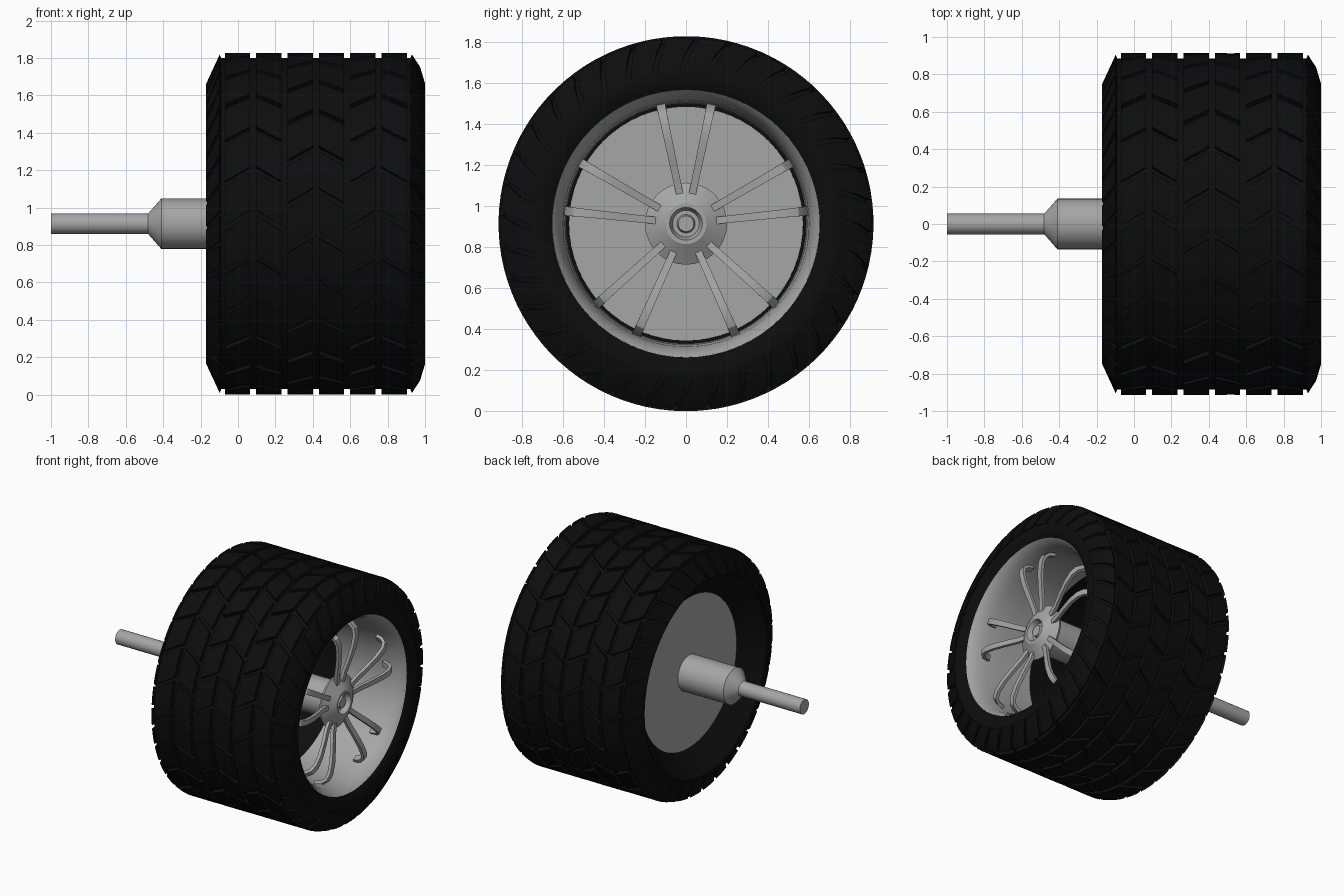
import bpy, bmesh, math
from math import sin, cos, pi, radians
from mathutils import Vector

if "Cube" in bpy.data.objects:
    bpy.data.objects.remove(bpy.data.objects["Cube"])

CZ = 0.914  # axle height


def material(name, v):
    m = bpy.data.materials.new(name)
    m.diffuse_color = (v, v, v, 1)
    m.use_nodes = True
    m.node_tree.nodes["Principled BSDF"].inputs["Base Color"].default_value = m.diffuse_color
    return m


RUBBER = material("black rubber", 0.004)
METAL = material("grey metal", 0.38)


def polar(x, r, a):
    return Vector((x, r * cos(a), CZ + r * sin(a)))


def finish(bm, name, mat, angle=30):
    bmesh.ops.remove_doubles(bm, verts=bm.verts, dist=1e-5)
    bmesh.ops.recalc_face_normals(bm, faces=bm.faces)
    me = bpy.data.meshes.new(name)
    bm.to_mesh(me)
    bm.free()
    me.materials.append(mat)
    ob = bpy.data.objects.new(name, me)
    bpy.context.collection.objects.link(ob)
    bpy.ops.object.select_all(action='DESELECT')
    ob.select_set(True)
    bpy.context.view_layer.objects.active = ob
    bpy.ops.object.shade_smooth_by_angle(angle=radians(angle))
    return ob


def lathe(name, profile, mat, seg=64, closed=False):
    """Spin an (x, radius) profile around the axle."""
    bm = bmesh.new()
    rings = []
    for x, r in profile:
        if r == 0:
            rings.append([bm.verts.new(polar(x, 0, 0))] * seg)
        else:
            rings.append([bm.verts.new(polar(x, r, 2 * pi * i / seg)) for i in range(seg)])
    n = len(rings)
    for k in range(n if closed else n - 1):
        a, b = rings[k], rings[(k + 1) % n]
        for i in range(seg):
            j = (i + 1) % seg
            bm.faces.new(list(dict.fromkeys((a[i], a[j], b[j], b[i]))))
    return finish(bm, name, mat)


def lug_row(bm, top, base, count, shear, gap, phase=0.0, seg=3):
    """Ring of slanted tread lugs; top and base are (x, radius) strips."""
    n = len(top)
    pitch = 2 * pi / count
    for c in range(count):
        grids = []
        for strip in (top, base):
            g = []
            for k, (x, r) in enumerate(strip):
                start = c * pitch + phase + shear * (k / (n - 1) - 0.5)
                g.append([bm.verts.new(polar(x, r, start + (pitch - gap) * s / seg))
                          for s in range(seg + 1)])
            grids.append(g)
        t, b = grids
        for k in range(n - 1):
            for s in range(seg):
                bm.faces.new((t[k][s], t[k][s + 1], t[k + 1][s + 1], t[k + 1][s]))
            for s in (0, seg):
                bm.faces.new((t[k][s], t[k + 1][s], b[k + 1][s], b[k][s]))
        for k in (0, n - 1):
            for s in range(seg):
                bm.faces.new((t[k][s], t[k][s + 1], b[k][s + 1], b[k][s]))


# Tyre carcass: tread base, both sidewalls and the inner wall
lathe("tyre", [
    (-0.02, 0.57), (-0.09, 0.65), (-0.165, 0.735), (-0.145, 0.79), (-0.09, 0.885),
    (0.92, 0.885), (0.96, 0.835), (0.993, 0.75), (0.99, 0.69), (0.965, 0.648),
    (0.90, 0.625), (0.45, 0.605), (0.01, 0.605), (0.01, 0.57)],
    RUBBER, seg=72, closed=True)

# Tread: six ribs of alternately slanted lugs
bm = bmesh.new()
for i in range(6):
    x0 = -0.07 + i * 0.1675
    x1 = x0 + 0.135
    lug_row(bm, [(x0, 0.914), (x1, 0.914)], [(x0, 0.875), (x1, 0.875)],
            24, 0.09 if i % 2 else -0.09, 0.035, phase=0.13 * (i // 2 % 2))
finish(bm, "tread_lugs", RUBBER)

# Shoulder lugs on both edges
bm = bmesh.new()
lug_row(bm, [(-0.098, 0.905), (-0.135, 0.825), (-0.172, 0.745)],
        [(-0.08, 0.86), (-0.11, 0.80), (-0.15, 0.74)], 36, 0.09, 0.03)
lug_row(bm, [(0.93, 0.905), (0.973, 0.84), (1.0, 0.75)],
        [(0.91, 0.86), (0.94, 0.81), (0.97, 0.75)], 36, 0.09, 0.03)
finish(bm, "shoulder_lugs", RUBBER)

# Wheel rim: flared lip and barrel
lathe("rim", [
    (0.97, 0.652), (0.95, 0.635), (0.91, 0.615), (0.84, 0.60), (0.70, 0.59), (0.45, 0.585),
    (0.45, 0.60), (0.90, 0.622), (0.96, 0.655)], METAL, closed=True)

# Back disc closing the inner side
lathe("back_disc", [(-0.025, 0), (-0.025, 0.575), (0.012, 0.57), (0.012, 0)], METAL)

# Axle: thin shaft, cone and thick sleeve running to the hub
lathe("axle", [(-1.0, 0), (-1.0, 0.055), (-0.48, 0.055), (-0.41, 0.135),
               (0.84, 0.135), (0.84, 0)], METAL, seg=32)

# Hub cap with a recessed centre nut
lathe("hub_cap", [(0.82, 0), (0.82, 0.19), (0.84, 0.20), (0.90, 0.10), (0.90, 0.08),
                  (0.86, 0.065), (0.86, 0.045), (0.885, 0.038), (0.885, 0)], METAL, seg=32)

# Spokes: five pairs, bowed outwards and hooked back into the rim
PATH = [(0.13, 0.855), (0.22, 0.868), (0.32, 0.895), (0.42, 0.917), (0.50, 0.922),
        (0.545, 0.908), (0.572, 0.875), (0.583, 0.825)]
bm = bmesh.new()
for pair in range(5):
    for side in (-1, 1):
        a = radians(90 + 72 * pair + side * 12)
        tangent = Vector((0, -sin(a), cos(a)))
        rings = []
        for k, (r, x) in enumerate(PATH):
            r0, x0 = PATH[max(k - 1, 0)]
            r1, x1 = PATH[min(k + 1, len(PATH) - 1)]
            nrm = Vector((r1 - r0, x0 - x1)).normalized() * 0.012
            w = 0.017 + 0.006 * k / (len(PATH) - 1)
            rings.append([bm.verts.new(polar(x + s * nrm.x, r + s * nrm.y, a) + tangent * t * w)
                          for s, t in ((1, -1), (1, 1), (-1, 1), (-1, -1))])
        for p, q in zip(rings, rings[1:]):
            for i in range(4):
                j = (i + 1) % 4
                bm.faces.new((p[i], p[j], q[j], q[i]))
        bm.faces.new(rings[0])
        bm.faces.new(rings[-1])
finish(bm, "spokes", METAL)
